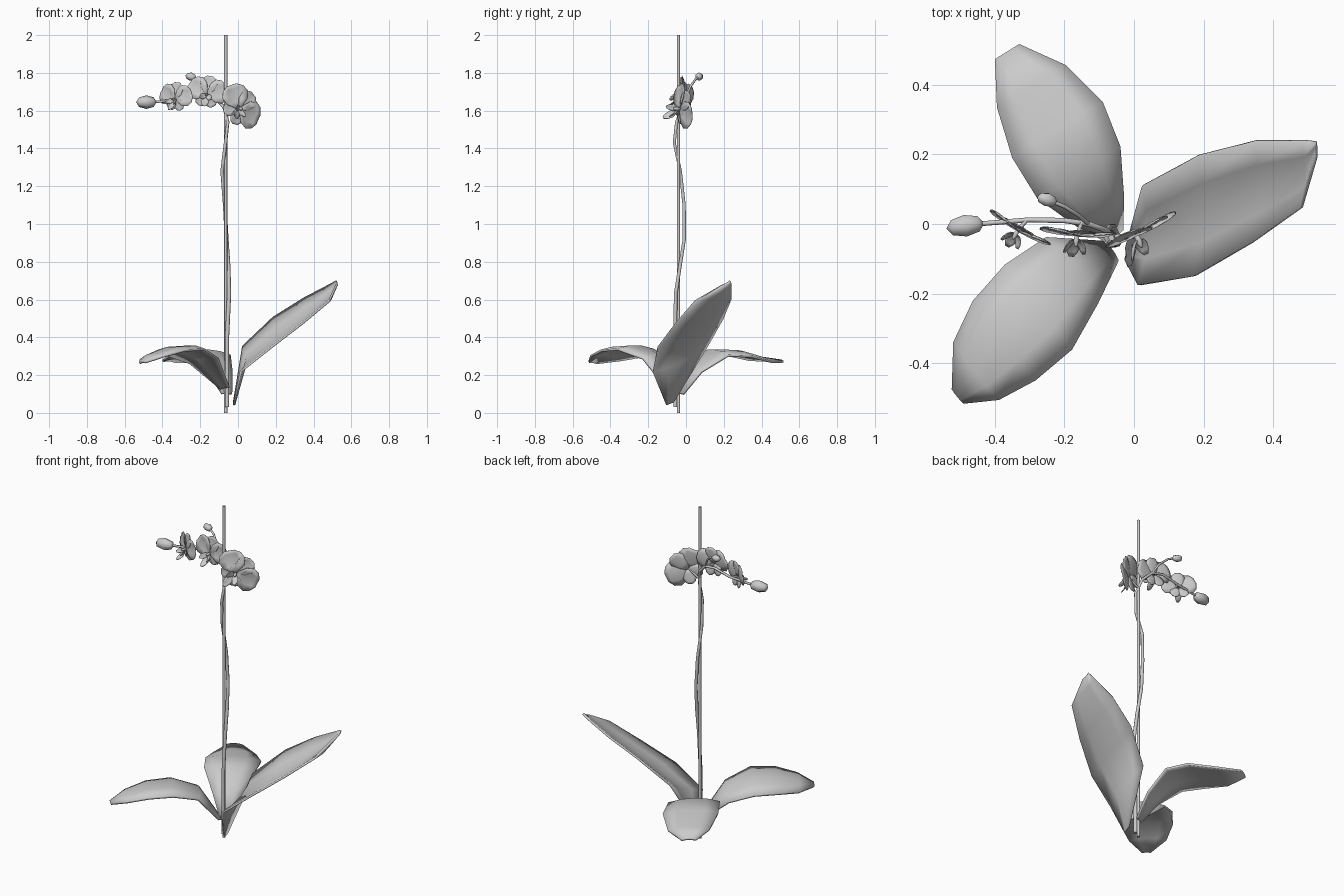
import bpy
from math import radians, sin, cos
from mathutils import Vector, Matrix

cube = bpy.data.objects.get("Cube")
if cube:
    bpy.data.objects.remove(cube)

grey = bpy.data.materials.new("plain_grey")
grey.use_nodes = True
grey.diffuse_color = (0.6, 0.6, 0.6, 1)
grey.node_tree.nodes["Principled BSDF"].inputs["Base Color"].default_value = grey.diffuse_color


def finish(obj, angle=60):
    obj.data.materials.append(grey)
    bpy.ops.object.select_all(action='DESELECT')
    obj.select_set(True)
    bpy.context.view_layer.objects.active = obj
    bpy.ops.object.shade_smooth_by_angle(angle=radians(angle))


def blade(name, spine, side, halves, arch, thick, matrix=Matrix()):
    """Arched strip: rows across a spine, the middle moved along the blade's normal."""
    spine = [Vector(p) for p in spine]
    side = Vector(side).normalized()
    steps = (-1, -0.5, 0, 0.5, 1)
    n = len(steps)
    verts, faces = [], []
    for i, (p, w) in enumerate(zip(spine, halves)):
        along = spine[min(i + 1, len(spine) - 1)] - spine[max(i - 1, 0)]
        up = side.cross(along).normalized()
        for s in steps:
            verts.append(matrix @ (p + side * w * s + up * arch * w * (1 - s * s)))
    for i in range(len(spine) - 1):
        for j in range(n - 1):
            a = i * n + j
            faces.append((a, a + 1, a + n + 1, a + n))
    mesh = bpy.data.meshes.new(name)
    mesh.from_pydata(verts, [], faces)
    obj = bpy.data.objects.new(name, mesh)
    bpy.context.collection.objects.link(obj)
    finish(obj)
    mod = obj.modifiers.new("thickness", 'SOLIDIFY')
    mod.thickness = thick
    mod.offset = 0


def tube(name, points, radius, end=1.0):
    curve = bpy.data.curves.new(name, 'CURVE')
    curve.dimensions = '3D'
    curve.bevel_depth = radius
    curve.bevel_resolution = 1
    curve.use_fill_caps = True
    line = curve.splines.new('POLY')
    line.points.add(len(points) - 1)
    for i, p in enumerate(points):
        line.points[i].co = (*p, 1)
        line.points[i].radius = 1 + (end - 1) * i / (len(points) - 1)
    line.use_smooth = True
    curve.materials.append(grey)
    obj = bpy.data.objects.new(name, curve)
    bpy.context.collection.objects.link(obj)


def bud(name, place, axis, length, radius):
    bpy.ops.mesh.primitive_uv_sphere_add(segments=6, ring_count=4, radius=1, location=place)
    obj = bpy.context.object
    obj.name = name
    obj.scale = (radius, radius, length)
    obj.rotation_euler = Vector(axis).to_track_quat('Z', 'Y').to_euler()
    finish(obj)


# Support stake and climbing stem
tube("stake", [(-0.065, -0.04, 0), (-0.065, -0.04, 2)], 0.009)
tube("stem", [(-0.058, -0.057, 0.03), (-0.058, -0.057, 0.4), (-0.047, -0.055, 0.63),
              (-0.05, -0.033, 0.77), (-0.06, -0.009, 0.92), (-0.07, -0.01, 1.1),
              (-0.084, -0.03, 1.28), (-0.066, -0.062, 1.43), (-0.054, -0.05, 1.54),
              (-0.075, -0.02, 1.62), (-0.13, 0, 1.675), (-0.2, 0.01, 1.685),
              (-0.3, 0.012, 1.66), (-0.45, 0, 1.645)], 0.0115, 0.6)

# Leaves
blade("leaf_left", [(-0.022, -0.085, 0.05), (0.02, -0.033, 0.285), (0.18, 0.023, 0.425),
                    (0.345, 0.092, 0.54), (0.485, 0.143, 0.635), (0.522, 0.212, 0.687)],
      (0.03, 0.92, 0.42), (0.02, 0.157, 0.19, 0.16, 0.105, 0.025), 0.18, 0.012)
blade("leaf_back", [(-0.06, -0.03, 0.1), (-0.1, 0.04, 0.22), (-0.16, 0.15, 0.31),
                    (-0.22, 0.27, 0.305), (-0.295, 0.395, 0.275), (-0.365, 0.495, 0.272)],
      (0.84, 0.52, -0.05), (0.03, 0.08, 0.14, 0.152, 0.115, 0.04), 0.15, 0.012)
blade("leaf_front", [(-0.07, -0.08, 0.13), (-0.18, -0.135, 0.275), (-0.275, -0.24, 0.32),
                     (-0.372, -0.335, 0.315), (-0.452, -0.422, 0.29), (-0.505, -0.495, 0.265)],
      (0.6, -0.76, 0.1), (0.035, 0.12, 0.155, 0.145, 0.105, 0.025), -0.2, 0.012)


# Flowers: petals and sepals radiate round a centre, lip hangs in front
def petal(name, matrix, angle, length, half, depth, lean):
    a = radians(angle)
    out, side = Vector((sin(a), 0, cos(a))), Vector((cos(a), 0, -sin(a)))
    spine = [out * length * t + Vector((0, depth - lean * t * t, 0))
             for t in (0.04, 0.3, 0.6, 0.85, 1)]
    widths = [half * f for f in (0.2, 0.8, 1, 0.8, 0.35)]
    blade(name, spine, side, widths, -0.15, 0.003, matrix)


def flower(name, place, yaw, roll, size):
    m = (Matrix.Translation(place) @ Matrix.Rotation(radians(yaw), 4, 'Z')
         @ Matrix.Rotation(radians(roll), 4, 'Y') @ Matrix.Scale(size, 4))
    petal(name + "_top_sepal", m, 0, 1, 0.45, 0.05, -0.1)
    for label, s in (("left", 1), ("right", -1)):
        petal(f"{name}_{label}_petal", m, s * 66, 1.12, 0.65, 0, -0.15)
        petal(f"{name}_{label}_sepal", m, s * 142, 0.72, 0.32, 0.05, -0.1)
        petal(f"{name}_{label}_lip_lobe", m, s * 125, 0.35, 0.15, -0.1, 0.4)
    petal(name + "_lip", m, 180, 0.6, 0.2, -0.1, 0.5)
    bud(name + "_column", m @ Vector((0, -0.12, 0)), m.to_3x3() @ Vector((0, -1, 0)),
        0.2 * size, 0.09 * size)


flowers = (("lower_flower", (0.008, -0.035, 1.61), 24, 50, 0.118, (-0.06, -0.035, 1.57)),
           ("middle_flower", (-0.165, -0.035, 1.685), -5, 10, 0.1, (-0.15, 0.005, 1.68)),
           ("upper_flower", (-0.335, -0.02, 1.66), -30, 5, 0.09, (-0.31, 0.01, 1.66)))
for name, place, yaw, roll, size, root in flowers:
    flower(name, place, yaw, roll, size)
    tube(name + "_stalk", [root, place], 0.006)

# Buds and the side shoot
bud("end_bud", (-0.485, -0.005, 1.645), (-1, -0.15, 0), 0.055, 0.036)
tube("side_shoot", [(-0.13, 0, 1.675), (-0.16, 0.025, 1.73), (-0.2, 0.05, 1.765),
                    (-0.24, 0.066, 1.78)], 0.006)
bud("side_bud", (-0.25, 0.07, 1.78), (-1, 0.3, 0.2), 0.03, 0.022)
